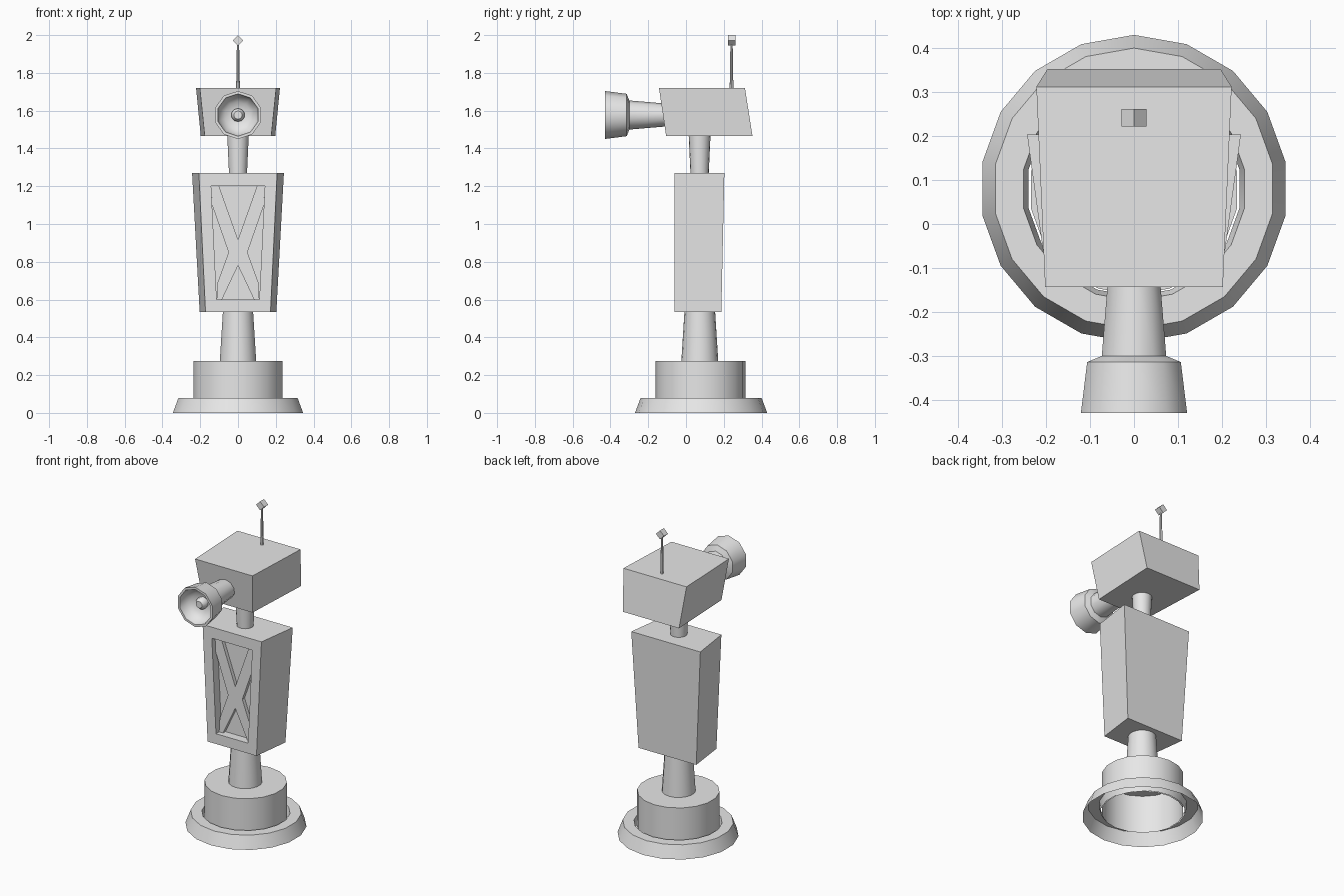
import bpy, bmesh, math
from mathutils import Matrix

if "Cube" in bpy.data.objects:
    bpy.data.objects.remove(bpy.data.objects["Cube"])

grey = bpy.data.materials.new("light grey")
grey.diffuse_color = (0.8, 0.8, 0.8, 1)
grey.use_nodes = True
grey.node_tree.nodes["Principled BSDF"].inputs["Base Color"].default_value = grey.diffuse_color


def finish(name, bm, smooth=False):
    bmesh.ops.recalc_face_normals(bm, faces=bm.faces)
    me = bpy.data.meshes.new(name)
    bm.to_mesh(me)
    bm.free()
    me.materials.append(grey)
    ob = bpy.data.objects.new(name, me)
    bpy.context.collection.objects.link(ob)
    if smooth:
        bpy.ops.object.select_all(action='DESELECT')
        ob.select_set(True)
        bpy.context.view_layer.objects.active = ob
        bpy.ops.object.shade_smooth_by_angle(angle=math.radians(42))
    return ob


def lathe(name, profile, sides, centre, axis='z', caps=(True, True)):
    """Revolve (radius, height) pairs about a z or y axis."""
    bm = bmesh.new()
    rings = []
    for r, h in profile:
        ring = []
        for i in range(sides):
            a = 2 * math.pi * i / sides
            s, c = r * math.sin(a), r * math.cos(a)
            co = (s, c, h) if axis == 'z' else (s, h, c)
            ring.append(bm.verts.new([p + q for p, q in zip(co, centre)]))
        rings.append(ring)
    for lo, hi in zip(rings, rings[1:]):
        for i in range(sides):
            j = (i + 1) % sides
            bm.faces.new((lo[i], lo[j], hi[j], hi[i]))
    if caps[0]:
        bm.faces.new(rings[0])
    if caps[1]:
        bm.faces.new(rings[-1])
    return finish(name, bm, True)


def quad(bm, y, x_top, z_top, x_bot, z_bot, y_bot=None):
    """Four corners of a tapered upright rectangle."""
    yb = y if y_bot is None else y_bot
    return [bm.verts.new(c) for c in ((-x_bot, yb, z_bot), (x_bot, yb, z_bot),
                                      (x_top, y, z_top), (-x_top, y, z_top))]


def bridge(bm, a, b):
    for i in range(4):
        j = (i + 1) % 4
        bm.faces.new((a[i], a[j], b[j], b[i]))


# Round base: hollow flange with an inner lip, and open drum standing in it
lathe("base_flange", [(0.35, 0), (0.32, 0.08), (0.255, 0.08), (0.244, 0.035)],
      18, (0, 0.08, 0), caps=(False, False))
lathe("base_drum", [(0.238, 0.035), (0.238, 0.275)], 18, (0, 0.077, 0),
      caps=(False, True))

# Waist and neck columns
lathe("waist", [(0.098, 0.27), (0.081, 0.54)], 18, (0, 0.073, 0))
lathe("neck", [(0.048, 1.26), (0.058, 1.475)], 18, (0, 0.072, 0))

# Tapered torso with a recessed front panel
bm = bmesh.new()
back = quad(bm, 0.203, 0.243, 1.27, 0.203, 0.535, 0.187)
front = quad(bm, -0.06, 0.207, 1.27, 0.172, 0.535)
rim = quad(bm, -0.06, 0.142, 1.2, 0.113, 0.6)
floor = quad(bm, -0.005, 0.142, 1.2, 0.113, 0.6)
bm.faces.new(back)
bridge(bm, back, front)
bridge(bm, front, rim)
bridge(bm, rim, floor)
bm.faces.new(floor)
finish("torso", bm)

# Raised cross brace in the panel
half = [(0.1, 1.2), (0.142, 1.2), (0.137, 1.1), (0.05, 0.85),
        (0.108, 0.69), (0.113, 0.6), (0.085, 0.6), (0, 0.78)]
outline = [(0, 0.917)] + half + [(-x, z) for x, z in reversed(half[:-1])]
bm = bmesh.new()
face = bm.faces.new([bm.verts.new((x, -0.005, z)) for x, z in outline])
ext = bmesh.ops.extrude_face_region(bm, geom=[face])
for v in ext["geom"]:
    if isinstance(v, bmesh.types.BMVert):
        v.co.y = -0.028
finish("cross_brace", bm)

# Slanted head block
bm = bmesh.new()
back = quad(bm, 0.312, 0.222, 1.72, 0.197, 1.465, 0.352)
front = quad(bm, -0.143, 0.202, 1.72, 0.176, 1.465, -0.105)
bm.faces.new(back)
bm.faces.new(front)
bridge(bm, back, front)
finish("head", bm)

# Lamp: stem, flared shade, hollow bowl and bulb
lathe("lamp", [(0.06, -0.10), (0.077, -0.30), (0.112, -0.314), (0.127, -0.43),
               (0.112, -0.43), (0.102, -0.385), (0.07, -0.36), (0.035, -0.35)],
      10, (0, 0, 1.577), 'y')
lathe("bulb", [(0.036, -0.345), (0.036, -0.375), (0.022, -0.392)],
      10, (0, 0, 1.577), 'y')

# Antenna mast with a cube tip turned on its corner
lathe("antenna_mast", [(0.01, 1.71), (0.006, 1.96)], 8, (0, 0.241, 0))
bm = bmesh.new()
bmesh.ops.create_cube(bm, size=0.04, matrix=Matrix.Translation((0, 0.242, 1.972))
                      @ Matrix.Rotation(math.pi / 4, 4, 'Y'))
finish("antenna_tip", bm)
